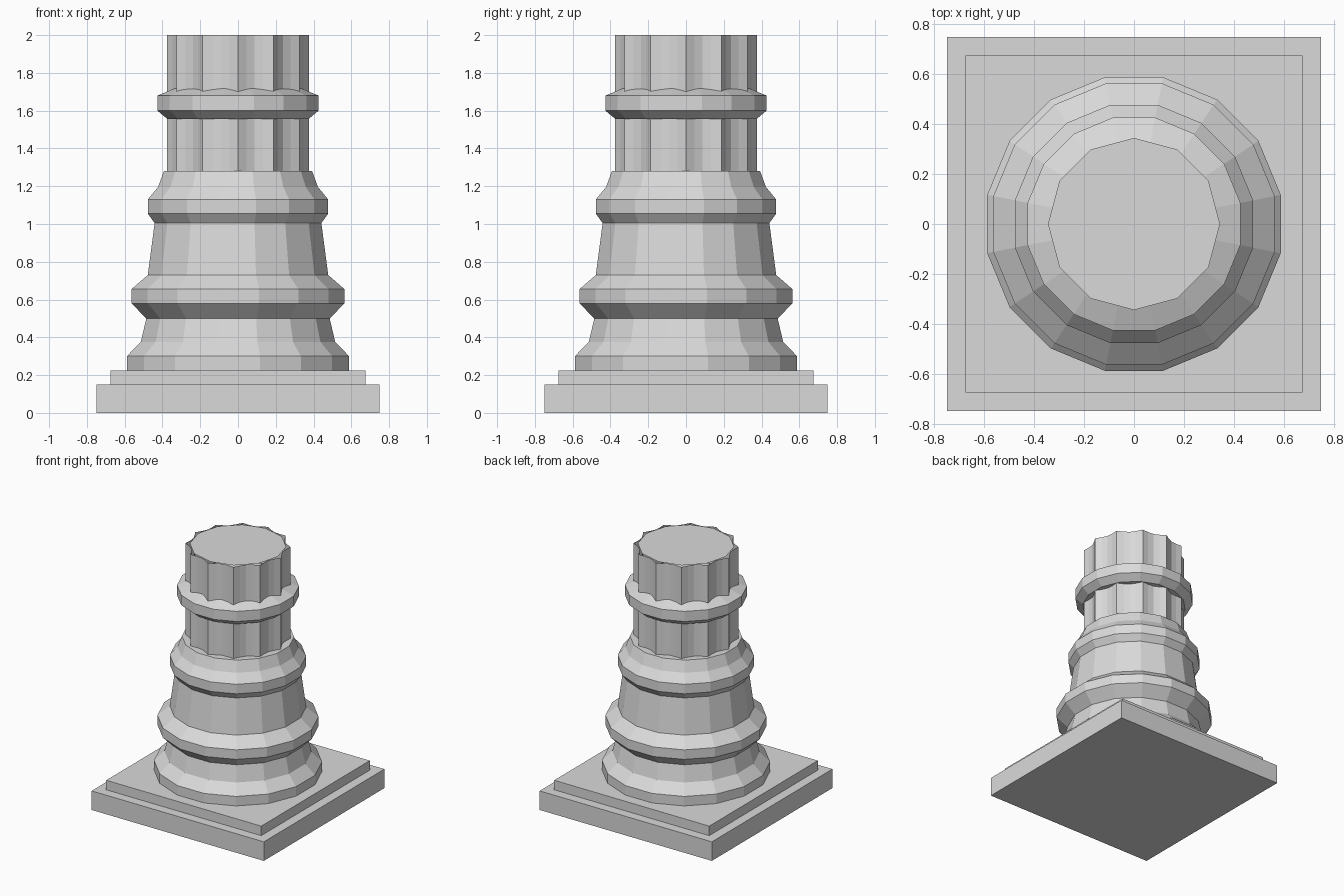
import bpy, bmesh, math

if "Cube" in bpy.data.objects:
    bpy.data.objects.remove(bpy.data.objects["Cube"])

stone = bpy.data.materials.new("light_grey_stone")
stone.diffuse_color = (0.7, 0.7, 0.7, 1)
stone.use_nodes = True
stone.node_tree.nodes["Principled BSDF"].inputs["Base Color"].default_value = stone.diffuse_color


def finish(name, bm, recalc=True):
    if recalc:
        bmesh.ops.recalc_face_normals(bm, faces=bm.faces)
    me = bpy.data.meshes.new(name)
    bm.to_mesh(me)
    bm.free()
    me.materials.append(stone)
    ob = bpy.data.objects.new(name, me)
    bpy.context.collection.objects.link(ob)
    return ob


def slab(name, size, z0, z1):
    bm = bmesh.new()
    bmesh.ops.create_cube(bm, size=1)
    for v in bm.verts:
        v.co = (v.co.x * size, v.co.y * size, z0 if v.co.z < 0 else z1)
    finish(name, bm)


def loft(name, rings, caps=True):
    """Bridge a stack of closed rings of points, counter-clockwise from above."""
    bm = bmesh.new()
    loops = [[bm.verts.new(p) for p in ring] for ring in rings]
    n = len(loops[0])
    for a, b in zip(loops, loops[1:]):
        for i in range(n):
            j = (i + 1) % n
            bm.faces.new((a[i], a[j], b[j], b[i]))
    if caps:
        bm.faces.new(loops[0][::-1])
        bm.faces.new(loops[-1])
    finish(name, bm, caps)


def ring(r, z, n=16, offset=0.5):
    return [(r * math.cos((i + offset) * 2 * math.pi / n),
             r * math.sin((i + offset) * 2 * math.pi / n), z) for i in range(n)]


# Square plinth in two steps
slab("plinth_lower", 1.5, 0, 0.15)
slab("plinth_upper", 1.35, 0.15, 0.225)

# Turned sixteen-sided base mouldings
base = [(0.60, 0.225), (0.60, 0.30), (0.525, 0.375), (0.495, 0.50),
        (0.575, 0.58), (0.575, 0.655), (0.487, 0.73), (0.45, 1.005),
        (0.487, 1.055), (0.487, 1.13), (0.432, 1.195), (0.40, 1.28)]
loft("base_moulding", [ring(r, z) for r, z in base])

# Collar around the shaft
collar = [(0.38, 1.555), (0.435, 1.60), (0.435, 1.68), (0.31, 1.73)]
loft("collar", [ring(r, z) for r, z in collar])

# Shaft shell with twelve concave flutes, four facets each
FLUTES, SEG = 12, 4


def fluted(z):
    pts = []
    for i in range(FLUTES * SEG):
        r = 0.375 - 0.037 * math.sin(math.pi * (i % SEG) / SEG)
        a = 2 * math.pi * i / (FLUTES * SEG)
        pts.append((r * math.cos(a), r * math.sin(a), z))
    return pts


loft("fluted_shaft", [fluted(0), fluted(2)], caps=False)

# Twelve-sided disc closing the top of the shaft
bm = bmesh.new()
bm.faces.new([bm.verts.new(p) for p in ring(0.345, 2.0, 12, 0)])
finish("shaft_top", bm, False)
